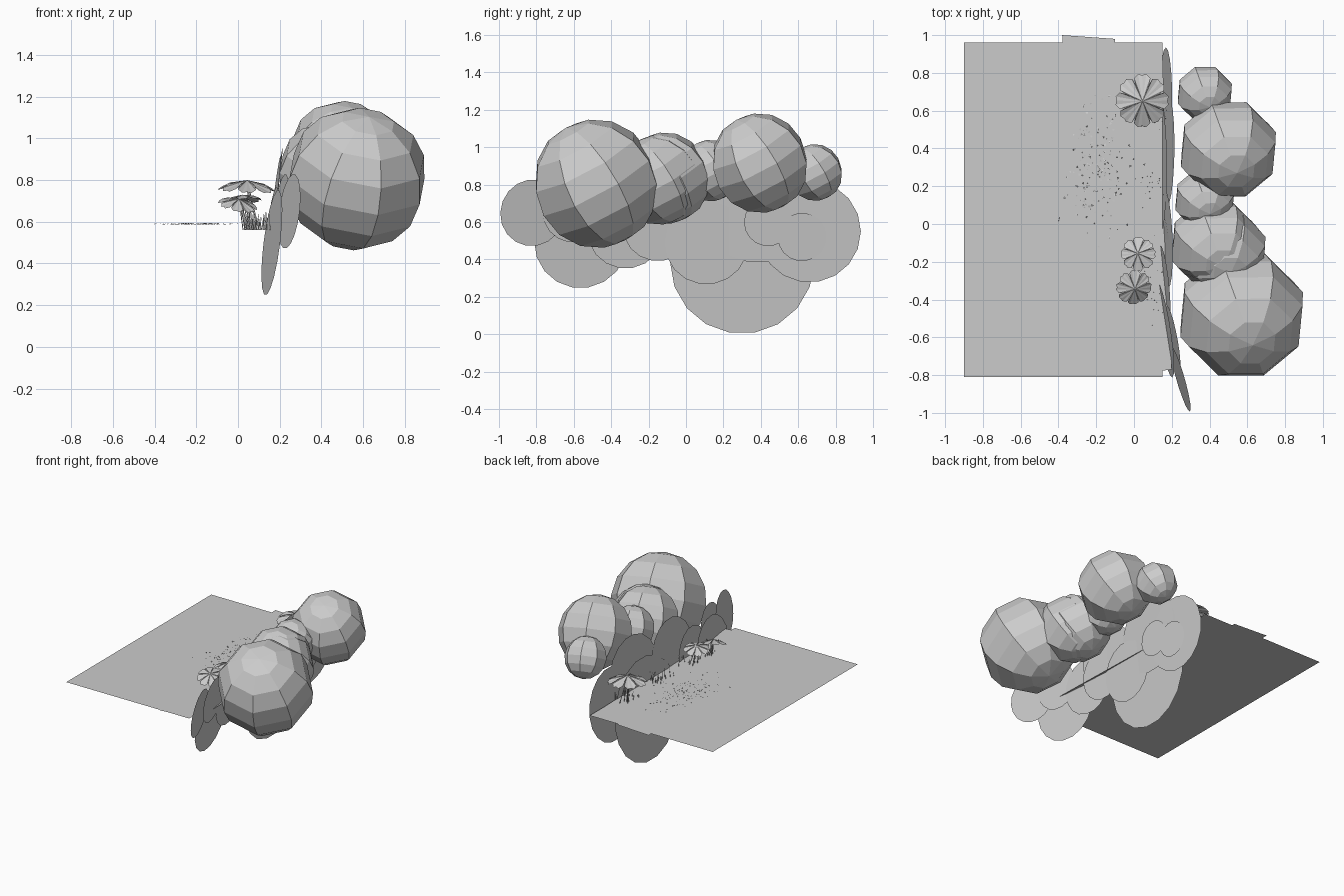
import bpy, math, random
from mathutils import Euler, Vector

if "Cube" in bpy.data.objects:
    bpy.data.objects.remove(bpy.data.objects["Cube"])

random.seed(4)
GROUND = 0.58


def mesh_object(name, verts, faces, color=None):
    me = bpy.data.meshes.new(name)
    me.from_pydata([tuple(v) for v in verts], [], faces)
    me.update()
    ob = bpy.data.objects.new(name, me)
    bpy.context.collection.objects.link(ob)
    return ob


# ground sheet with thin overlapping patches and a worn path
def sheet(name, corners, z):
    return mesh_object(name, [(x, y, z) for x, y in corners], [(0, 1, 2, 3)])

sheet("ground_sheet", [(-0.9, -0.81), (0.15, -0.81), (0.15, 0.96), (-0.9, 0.96)], GROUND)
sheet("path_patch", [(-0.32, -0.81), (-0.1, -0.80), (-0.1, 0.98), (-0.38, 1.0)], GROUND + 0.004)
sheet("border_patch", [(-0.1, -0.81), (0.2, -0.77), (0.15, 0.94), (-0.13, 0.95)], GROUND - 0.004)

# faceted tree crowns: centre, radius
crowns = [
    ((0.57, -0.48, 0.805), 0.345),
    ((0.43, -0.11, 0.835), 0.245),
    ((0.47, -0.15, 0.825), 0.24),
    ((0.375, 0.13, 0.875), 0.165),
    ((0.50, 0.395, 0.915), 0.267),
    ((0.375, 0.69, 0.865), 0.152),
]
for i, (loc, r) in enumerate(crowns):
    bpy.ops.mesh.primitive_uv_sphere_add(segments=8, ring_count=8, radius=r, location=loc,
                                         rotation=(math.radians(30), 0, math.radians(20)))
    bpy.context.object.name = f"tree_crown_{i + 1}"

# hedge made of overlapping flat round leaves: y, z, radius, turn in degrees, x shift
leaves = [
    (0.30, 0.385, 0.385, 0, 0),
    (0.66, 0.55, 0.275, 0, 0.02),
    (0.11, 0.49, 0.225, 1, 0.015),
    (0.44, 0.60, 0.13, 2, 0.03),
    (0.62, 0.52, 0.13, 2, 0.03),
    (0.38, 0.67, 0.29, -1, 0.015),
    (-0.08, 0.66, 0.26, 2, 0.01),
    (-0.15, 0.58, 0.19, 4, 0.015),
    (-0.32, 0.56, 0.21, 6, 0.01),
    (-0.56, 0.50, 0.255, 9, 0.02),
    (-0.60, 0.66, 0.17, 11, 0.045),
    (-0.82, 0.65, 0.18, 16, 0.085),
]
for i, (y, z, r, turn, dx) in enumerate(leaves):
    rot = Euler((0, math.radians(7), math.radians(turn))).to_matrix()
    centre = Vector((0.08 + 0.125 * z + dx, y, z))
    ring = [centre + rot @ Vector((0, r * math.cos(a), r * math.sin(a)))
            for a in (math.tau * k / 18 for k in range(18))]
    mesh_object(f"hedge_leaf_{i + 1}", ring, [tuple(range(18))])


# flower: drooping scalloped petals on a bundle of thin stems
def flower(name, x, y, z, r, tilt):
    rot = Euler((math.radians(tilt), math.radians(tilt * 0.6), 0)).to_matrix()
    c = Vector((x, y, z))
    verts, faces = [c], [] 
    outline = [(0.55, -0.24), (0.82, -0.30), (0.97, -0.15), (0.93, 0.0),
               (0.97, 0.15), (0.82, 0.30), (0.55, 0.24)]
    for p in range(8):
        a = math.tau * p / 8
        start = len(verts)
        for u, v in outline:
            px, py = u * math.cos(a) - v * math.sin(a), u * math.sin(a) + v * math.cos(a)
            verts.append(c + rot @ Vector((px * r, py * r, -0.38 * u * u * r)))
        faces += [(0, start + k, start + k + 1) for k in range(len(outline) - 1)]
    mesh_object(name + "_petals", verts, faces)
    sv, sf = [], []
    for k in range(5):
        base = Vector((x + random.uniform(0.0, 0.06), y + random.uniform(-0.04, 0.04), GROUND - 0.02))
        n = len(sv)
        for p in (base, c - Vector((0, 0, 0.01))):
            sv += [p + Vector((0.003 * math.cos(q), 0.003 * math.sin(q), 0)) for q in (0, 2.09, 4.19)]
        sf += [(n + q, n + (q + 1) % 3, n + 3 + (q + 1) % 3, n + 3 + q) for q in range(3)]
    mesh_object(name + "_stems", sv, sf)

flower("back_flower", 0.045, 0.65, 0.80, 0.145, 4)
flower("middle_flower", 0.02, -0.155, 0.73, 0.095, -8)
flower("front_flower", 0.005, -0.345, 0.71, 0.098, 18)

# scattered specks lying on the path
verts, faces = [], []
for k in range(180):
    x, y = random.gauss(-0.2, 0.08), random.gauss(0.3, 0.16)
    a, s = random.uniform(0, 6.28), random.uniform(0.003, 0.009)
    n = len(verts)
    for q in range(3):
        verts.append((x + s * math.cos(a + q * 2.09), y + s * math.sin(a + q * 2.09),
                      GROUND + 0.006 + random.uniform(0, 0.008)))
    faces.append((n, n + 1, n + 2))
mesh_object("path_specks", verts, faces)

# short grass blades along the foot of the hedge
verts, faces = [], []
for k in range(70):
    x, y = random.uniform(0.04, 0.17), random.choice((0.55, 0.2, -0.2, -0.4)) + random.gauss(0, 0.06)
    h, n = random.uniform(0.03, 0.08), len(verts)
    verts += [(x - 0.003, y, GROUND - 0.02), (x + 0.003, y, GROUND - 0.02),
              (x + random.uniform(-0.01, 0.01), y + 0.005, GROUND + h)]
    faces.append((n, n + 1, n + 2))
mesh_object("grass_blades", verts, faces)
